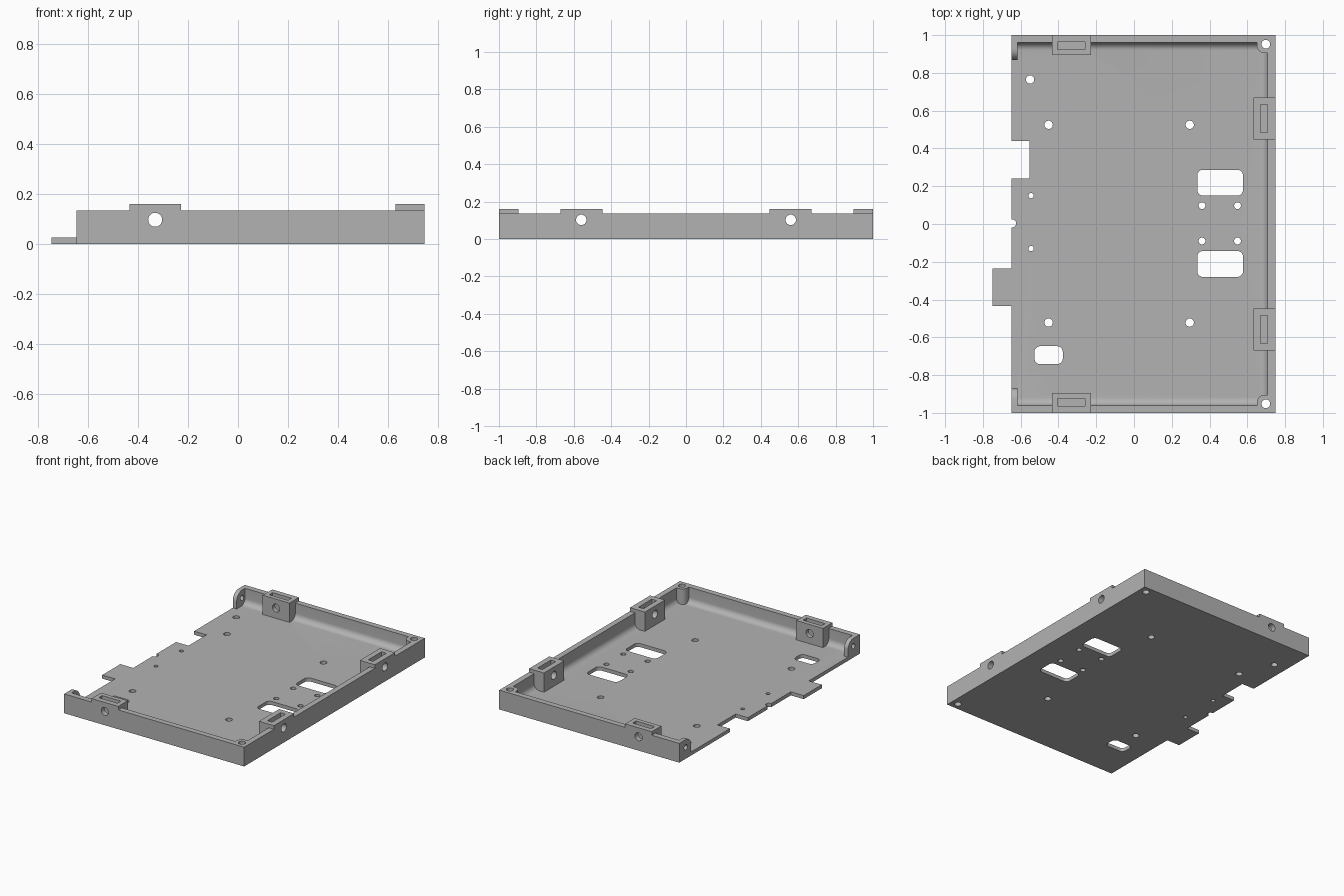
import bpy, bmesh, math
from mathutils import Matrix, Vector

if "Cube" in bpy.data.objects:
    bpy.data.objects.remove(bpy.data.objects["Cube"])

L, R, W = -0.648, 0.748, 1.0      # left edge, right edge, half length
FLOOR, RIM, TOP = 0.025, 0.135, 0.16

grey = bpy.data.materials.new("plain grey")
grey.diffuse_color = (0.45, 0.45, 0.45, 1)
grey.use_nodes = True
grey.node_tree.nodes["Principled BSDF"].inputs["Base Color"].default_value = grey.diffuse_color


def make(name, bm):
    bmesh.ops.recalc_face_normals(bm, faces=bm.faces)
    mesh = bpy.data.meshes.new(name)
    bm.to_mesh(mesh)
    bm.free()
    ob = bpy.data.objects.new(name, mesh)
    bpy.context.collection.objects.link(ob)
    return ob


def prism(name, pts, depth, place=Matrix()):
    """Extrude a 2D outline by depth along local z."""
    bm = bmesh.new()
    face = bm.faces.new([bm.verts.new((x, y, 0)) for x, y in pts])
    ext = bmesh.ops.extrude_face_region(bm, geom=[face])["geom"]
    verts = [v for v in ext if isinstance(v, bmesh.types.BMVert)]
    bmesh.ops.translate(bm, vec=(0, 0, depth), verts=verts)
    bm.transform(place)
    return make(name, bm)


def rounded(x0, x1, y0, y1, radii, n=8):
    """Rectangle outline, radii from lower left counter-clockwise."""
    pts = []
    for i, (cx, cy, sx, sy) in enumerate([(x0, y0, 1, 1), (x1, y0, -1, 1),
                                          (x1, y1, -1, -1), (x0, y1, 1, -1)]):
        r = radii[i]
        for k in range(n + 1 if r else 1):
            a = math.pi + math.pi / 2 * (i + k / n)
            pts.append((cx + sx * r + r * math.cos(a), cy + sy * r + r * math.sin(a))
                       if r else (cx, cy))
    return pts


def box(name, x0, x1, y0, y1, z0, z1, radii=(0, 0, 0, 0)):
    return prism(name, rounded(x0, x1, y0, y1, radii), z1 - z0,
                 Matrix.Translation((0, 0, z0)))


def rod(name, centre, r, length, axis):
    bm = bmesh.new()
    rot = Vector((0, 0, 1)).rotation_difference(Vector(axis)).to_matrix().to_4x4()
    bmesh.ops.create_cone(bm, cap_ends=True, segments=32, radius1=r, radius2=r,
                          depth=length, matrix=Matrix.Translation(centre) @ rot)
    return make(name, bm)


def combine(body, other, op):
    mod = body.modifiers.new("bool", 'BOOLEAN')
    mod.operation, mod.solver, mod.object = op, 'EXACT', other
    bpy.context.view_layer.objects.active = body
    bpy.ops.object.modifier_apply(modifier=mod.name)
    bpy.data.objects.remove(other)


# Solid slab hollowed out, with a fillet where the walls meet the floor
tray = box("tray", L, R, -W, W, 0, RIM)
bm = bmesh.new()
bmesh.ops.create_cube(bm, size=1)
for v in bm.verts:
    v.co = (0.708 if v.co.x > 0 else -1, 0.96 if v.co.y > 0 else -0.96,
            0.4 if v.co.z > 0 else FLOOR)
edges = [e for e in bm.edges if all(v.co.z < 0.1 for v in e.verts)
         and any(v.co.x > 0 for v in e.verts)]
bmesh.ops.bevel(bm, geom=edges, offset=0.04, segments=8, profile=0.5, affect='EDGES')
combine(tray, make("cavity", bm), 'DIFFERENCE')

# Additions: side tab, corner posts, end flanges, nut blocks
parts = [box("tab", -0.748, L + 0.03, -0.435, -0.235, 0, FLOOR)]
yz = Matrix(((0, 0, 1, L), (1, 0, 0, 0), (0, 1, 0, 0), (0, 0, 0, 1)))
for s in (-1, 1):
    y0, y1 = sorted((s * 0.905, s * W))
    parts.append(box("post", 0.65, R, y0, y1, 0.01, RIM,
                     (0.04, 0, 0, 0) if s > 0 else (0, 0, 0, 0.04)))
    y0, y1 = sorted((s * 0.868, s * W))
    flange = rounded(y0, y1, 0.01, RIM, (0, 0, 0, 0.06) if s > 0 else (0, 0, 0.06, 0))
    parts.append(prism("flange", flange, 0.03, yz))
    y0, y1 = sorted((s * 0.895, s * W))
    parts.append(box("end_block", -0.435, -0.228, y0, y1, 0.01, TOP))
    y0, y1 = sorted((s * 0.447, s * 0.67))
    parts.append(box("side_block", 0.632, R, y0, y1, 0.01, TOP))
for p in parts:
    combine(tray, p, 'UNION')

# Cuts: nut slots, bolt holes, flange and post holes
cuts = []
for s in (-1, 1):
    y0, y1 = sorted((s * 0.925, s * 0.963))
    cuts.append(box("slot", -0.405, -0.26, y0, y1, 0.04, 0.3))
    y0, y1 = sorted((s * 0.485, s * 0.632))
    cuts.append(box("slot", 0.67, 0.708, y0, y1, 0.04, 0.3))
    cuts.append(rod("bolt", (-0.332, s * 0.95, 0.097), 0.028, 0.2, (0, 1, 0)))
    cuts.append(rod("bolt", (0.69, s * 0.56, 0.102), 0.028, 0.2, (1, 0, 0)))
    cuts.append(rod("screw", (-0.633, s * 0.928, 0.08), 0.018, 0.1, (1, 0, 0)))
    cuts.append(rod("screw", (0.698, s * 0.952, 0.07), 0.023, 0.4, (0, 0, 1)))

# Floor holes, edge notches and rounded windows
holes = [(-0.55, 0.765, 0.022), (-0.545, 0.15, 0.014), (-0.545, -0.13, 0.014),
         (L + 0.002, 0.003, 0.022)]
holes += [(x, y, 0.022) for x in (-0.452, 0.295) for y in (-0.522, 0.525)]
holes += [(x, y, 0.018) for x in (0.36, 0.548) for y in (-0.09, 0.097)]
for x, y, r in holes:
    cuts.append(rod("hole", (x, y, 0), r, 0.2, (0, 0, 1)))
cuts.append(box("notch", -0.8, -0.552, 0.24, 0.44, -0.1, 0.1))
for x0, x1, y0, y1 in ((0.335, 0.577, 0.15, 0.287), (0.335, 0.577, -0.28, -0.143),
                       (-0.527, -0.377, -0.742, -0.647)):
    cuts.append(box("window", x0, x1, y0, y1, -0.1, 0.1, (0.03,) * 4))
for c in cuts:
    combine(tray, c, 'DIFFERENCE')

tray.data.materials.clear()
tray.data.materials.append(grey)
for p in tray.data.polygons:
    p.material_index = 0
bpy.ops.object.select_all(action='DESELECT')
tray.select_set(True)
bpy.context.view_layer.objects.active = tray
bpy.ops.object.shade_smooth_by_angle(angle=math.radians(30))
